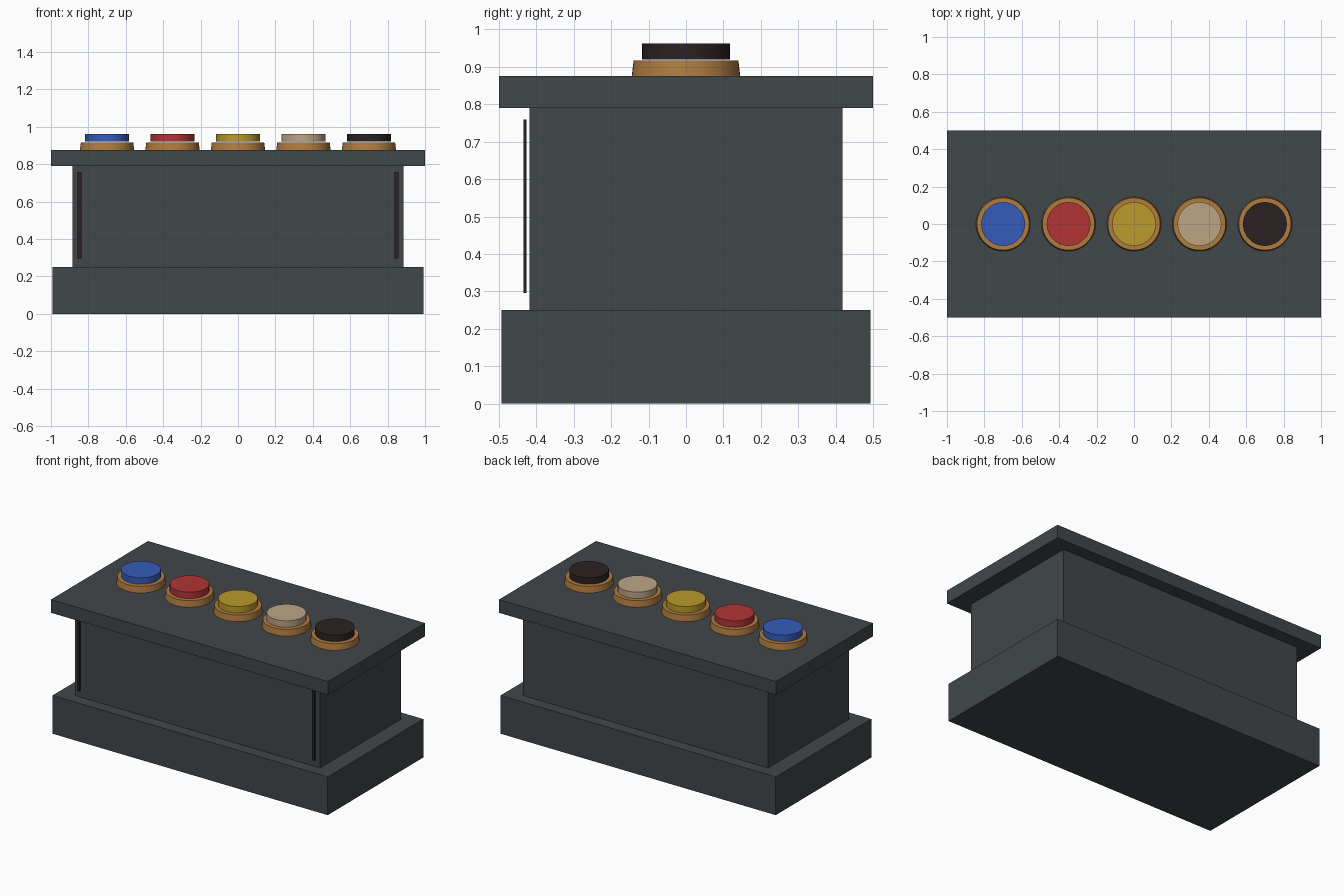
import bpy
import math

if "Cube" in bpy.data.objects:
    bpy.data.objects.remove(bpy.data.objects["Cube"], do_unlink=True)


def material(name, hex_code):
    """Flat material from an sRGB hex code, stored as linear values."""
    def linear(c):
        return c / 12.92 if c <= 0.04045 else ((c + 0.055) / 1.055) ** 2.4
    rgb = [linear(b / 255) for b in bytes.fromhex(hex_code)]
    m = bpy.data.materials.new(name)
    m.use_nodes = True
    m.diffuse_color = (*rgb, 1)
    m.node_tree.nodes["Principled BSDF"].inputs["Base Color"].default_value = (*rgb, 1)
    return m


slate = material("slate_grey", "41474A")
bronze = material("bronze", "B07C40")
black = material("soft_black", "2B2122")
button_colours = {
    "blue": material("blue", "355BBB"),
    "red": material("red", "B23435"),
    "yellow": material("yellow", "BA9A2B"),
    "cream": material("cream", "BCA586"),
    "black": black,
}


def box(name, half_x, half_y, z0, z1, mat, x=0, y=0):
    bpy.ops.mesh.primitive_cube_add(size=2, location=(x, y, (z0 + z1) / 2))
    ob = bpy.context.object
    ob.name = name
    ob.scale = (half_x, half_y, (z1 - z0) / 2)
    bpy.ops.object.transform_apply(location=False, rotation=False, scale=True)
    ob.data.materials.append(mat)


def disc(name, r_bottom, r_top, z0, z1, mat, x):
    bpy.ops.mesh.primitive_cone_add(vertices=48, radius1=r_bottom, radius2=r_top,
                                    depth=z1 - z0, location=(x, 0, (z0 + z1) / 2))
    ob = bpy.context.object
    ob.name = name
    ob.data.materials.append(mat)
    bpy.ops.object.shade_smooth_by_angle(angle=math.radians(30))


# Pedestal: plinth, body and overhanging top
box("plinth", 0.993, 0.493, 0, 0.25, slate)
box("body", 0.885, 0.418, 0.25, 0.79, slate)
box("top_slab", 1, 0.5, 0.79, 0.876, slate)

# Thin trim strips standing just off the front corners
for side, x in (("left", 0.848), ("right", -0.848)):
    box(side + "_trim_strip", 0.01, 0.004, 0.296, 0.759, black, x, -0.431)

# Row of buttons, each on a tapered collar
for i, (name, mat) in enumerate(button_colours.items()):
    x = (i - 2) * 0.35
    disc(name + "_button_collar", 0.145, 0.14, 0.876, 0.917, bronze, x)
    disc(name + "_button", 0.117, 0.117, 0.92, 0.962, mat, x)
